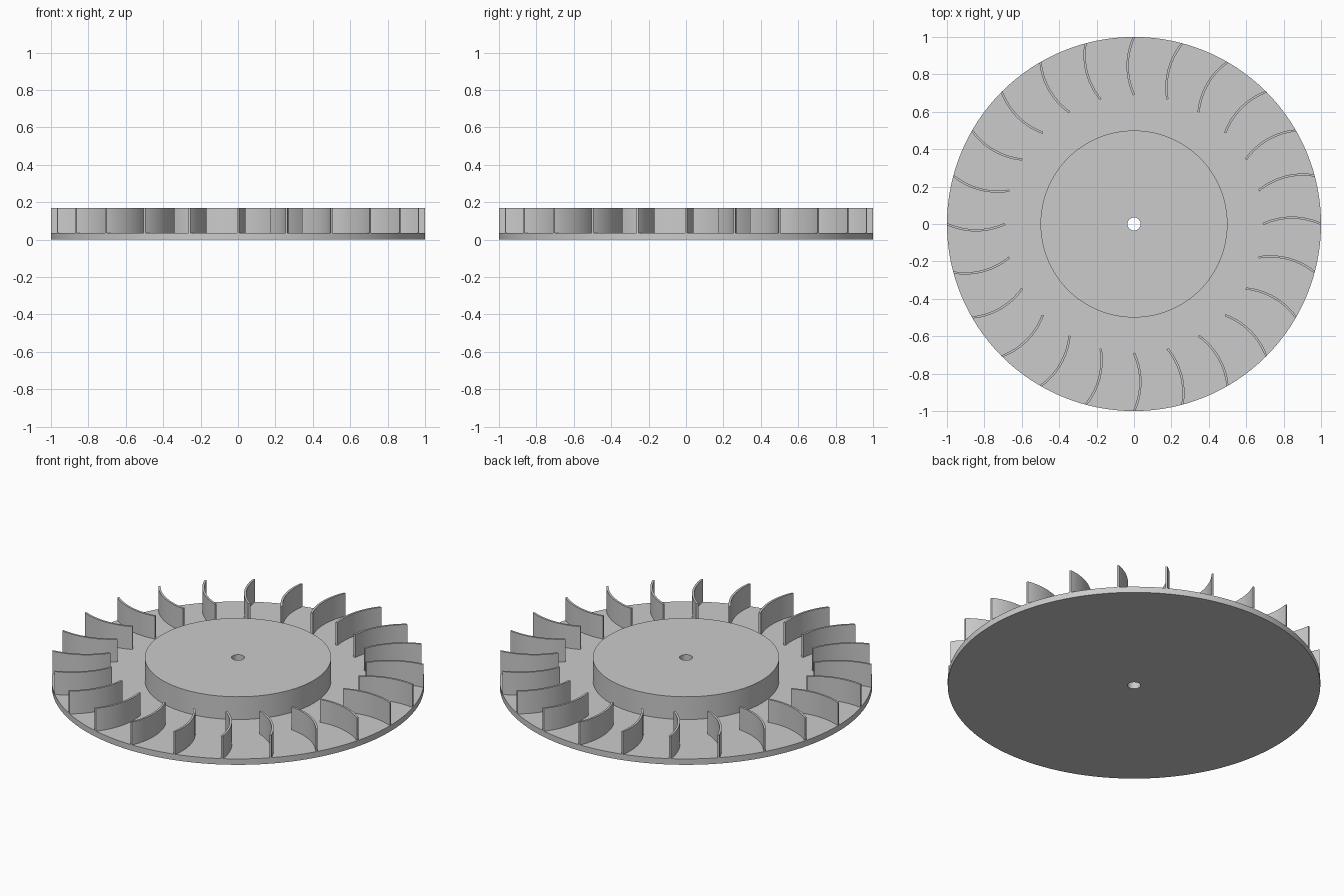
import bpy
import bmesh
from math import asin, cos, sin, hypot, pi, radians, tau
from mathutils import Matrix, Vector

cube = bpy.data.objects.get("Cube")
if cube:
    bpy.data.objects.remove(cube, do_unlink=True)

DISC_TOP, TOP = 0.035, 0.17
BORE, HUB_R, RIM_R = 0.035, 0.5, 1.0
BLADES, BLADE_IN, SAG, THICK = 24, 0.69, 0.034, 0.012

grey = bpy.data.materials.new("plain grey")
grey.use_nodes = True
grey.diffuse_color = (0.6, 0.6, 0.6, 1)
grey.node_tree.nodes["Principled BSDF"].inputs["Base Color"].default_value = (0.6, 0.6, 0.6, 1)


def finish(bm, name):
    bmesh.ops.recalc_face_normals(bm, faces=bm.faces)
    mesh = bpy.data.meshes.new(name)
    bm.to_mesh(mesh)
    bm.free()
    mesh.materials.append(grey)
    obj = bpy.data.objects.new(name, mesh)
    bpy.context.collection.objects.link(obj)
    bpy.ops.object.select_all(action="DESELECT")
    obj.select_set(True)
    bpy.context.view_layer.objects.active = obj
    bpy.ops.object.shade_smooth_by_angle(angle=radians(30))
    return obj


def lathe(name, profile, steps=128):
    """Spin a closed profile of (radius, height) points about z."""
    bm = bmesh.new()
    rings = [[bm.verts.new((r * cos(tau * i / steps), r * sin(tau * i / steps), z))
              for i in range(steps)] for r, z in profile]
    for a, b in zip(rings, rings[1:] + rings[:1]):
        for i in range(steps):
            j = (i + 1) % steps
            bm.faces.new((a[i], a[j], b[j], b[i]))
    return finish(bm, name)


# Backing disc and raised hub in one turned body with a through bore
lathe("disc_and_hub", [(BORE, 0), (RIM_R, 0), (RIM_R, DISC_TOP),
                       (HUB_R, DISC_TOP), (HUB_R, TOP), (BORE, TOP)])


def blade_outline(steps=14):
    """Curved strip along +x, bowed to +y, its outer end trimmed to the rim."""
    half = (RIM_R - BLADE_IN) / 2
    radius = (half ** 2 + SAG ** 2) / (2 * SAG)
    centre = Vector(((RIM_R + BLADE_IN) / 2, SAG - radius))
    sweep = asin(half / radius)
    sides = []
    for r in (radius - THICK / 2, radius + THICK / 2):
        side = []
        for i in range(steps + 1):
            t = -sweep + 2 * sweep * i / steps
            p = centre + r * Vector((sin(t), cos(t)))
            if i == steps:
                p *= RIM_R / hypot(*p)
            side.append(p)
        sides.append(side)
    return sides


# Ring of blades standing on the disc
inner, outer = blade_outline()
bm = bmesh.new()
for k in range(BLADES):
    turn = Matrix.Rotation(tau * k / BLADES, 3, "Z")
    rows = [[bm.verts.new(turn @ Vector((p.x, p.y, z))) for p in side]
            for side, z in ((inner, DISC_TOP), (outer, DISC_TOP), (outer, TOP), (inner, TOP))]
    for a, b in zip(rows, rows[1:] + rows[:1]):
        for i in range(len(a) - 1):
            bm.faces.new((a[i], a[i + 1], b[i + 1], b[i]))
    for end in (0, -1):
        bm.faces.new([row[end] for row in rows])
finish(bm, "blades")
